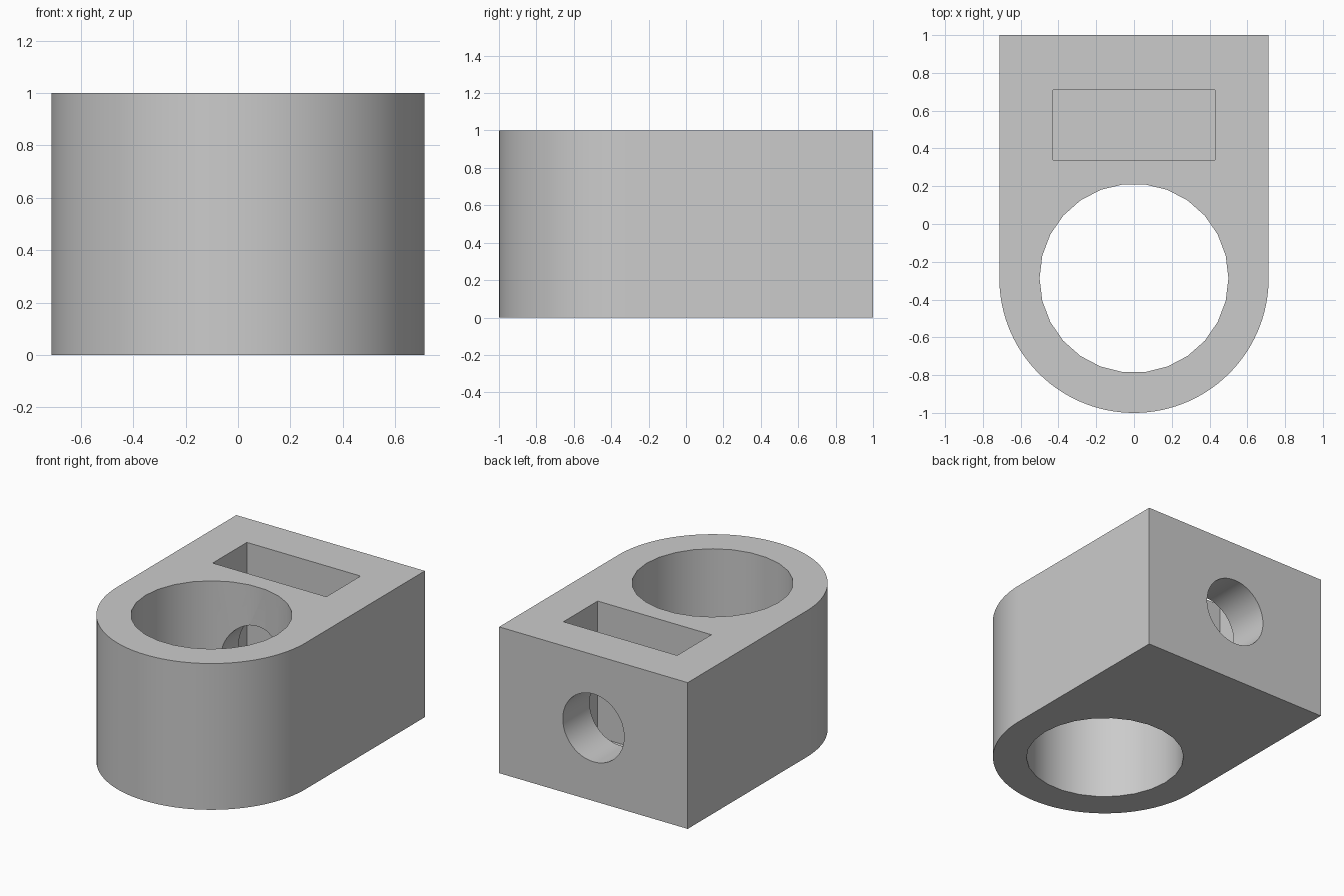
import bpy, bmesh
from math import pi, sin, cos, radians

cube = bpy.data.objects.get("Cube")
if cube:
    bpy.data.objects.remove(cube, do_unlink=True)

HALF_WIDTH = 0.713
BORE_Y = HALF_WIDTH - 1
HEIGHT = 1.0

grey = bpy.data.materials.new("grey_plastic")
grey.use_nodes = True
grey.diffuse_color = (0.6, 0.6, 0.6, 1)
grey.node_tree.nodes["Principled BSDF"].inputs["Base Color"].default_value = grey.diffuse_color


def prism(name, outline, z0, z1):
    """Extrude a flat outline upward from z0 to z1."""
    bm = bmesh.new()
    base = bm.faces.new([bm.verts.new((x, y, z0)) for x, y in outline])
    top = bmesh.ops.extrude_face_region(bm, geom=[base])["geom"]
    moved = [v for v in top if isinstance(v, bmesh.types.BMVert)]
    bmesh.ops.translate(bm, verts=moved, vec=(0, 0, z1 - z0))
    bmesh.ops.recalc_face_normals(bm, faces=bm.faces)
    mesh = bpy.data.meshes.new(name)
    bm.to_mesh(mesh)
    bm.free()
    mesh.materials.append(grey)
    obj = bpy.data.objects.new(name, mesh)
    bpy.context.collection.objects.link(obj)
    return obj


def arc(radius, cy, start, end, steps):
    return [(radius * cos(start + (end - start) * i / steps),
             cy + radius * sin(start + (end - start) * i / steps)) for i in range(steps + 1)]


# Body: square back, rounded front
body = prism("clamp_body", arc(HALF_WIDTH, BORE_Y, pi, 2 * pi, 60)
             + [(HALF_WIDTH, 1), (-HALF_WIDTH, 1)], 0, HEIGHT)

# Vertical bore for the shaft
bore = prism("bore_cutter", arc(0.5, BORE_Y, 0, 2 * pi, 26)[:-1], -0.2, 1.2)

# Blind nut slot, open at the top
slot = prism("nut_slot_cutter", [(-0.43, 0.34), (0.43, 0.34), (0.43, 0.71), (-0.43, 0.71)], 0.07, 1.2)

# Screw hole from the back face into the bore
screw = prism("screw_hole_cutter", arc(0.232, 0, 0, 2 * pi, 48)[:-1], 0, 1.4)
screw.rotation_euler.x = radians(-90)
screw.location = (0, -0.2, HEIGHT / 2)

cutters = [bore, slot, screw]
for cutter in cutters:
    mod = body.modifiers.new(cutter.name, 'BOOLEAN')
    mod.operation = 'DIFFERENCE'
    mod.solver = 'EXACT'
    mod.object = cutter

# Apply the cuts, drop the cutters, then smooth the round walls
bpy.context.view_layer.update()
evaluated = body.evaluated_get(bpy.context.evaluated_depsgraph_get())
cut_mesh = bpy.data.meshes.new_from_object(evaluated)
body.modifiers.clear()
body.data = cut_mesh
for cutter in cutters:
    bpy.data.objects.remove(cutter, do_unlink=True)

bpy.ops.object.select_all(action='DESELECT')
body.select_set(True)
bpy.context.view_layer.objects.active = body
bpy.ops.object.shade_smooth_by_angle(angle=radians(30))
